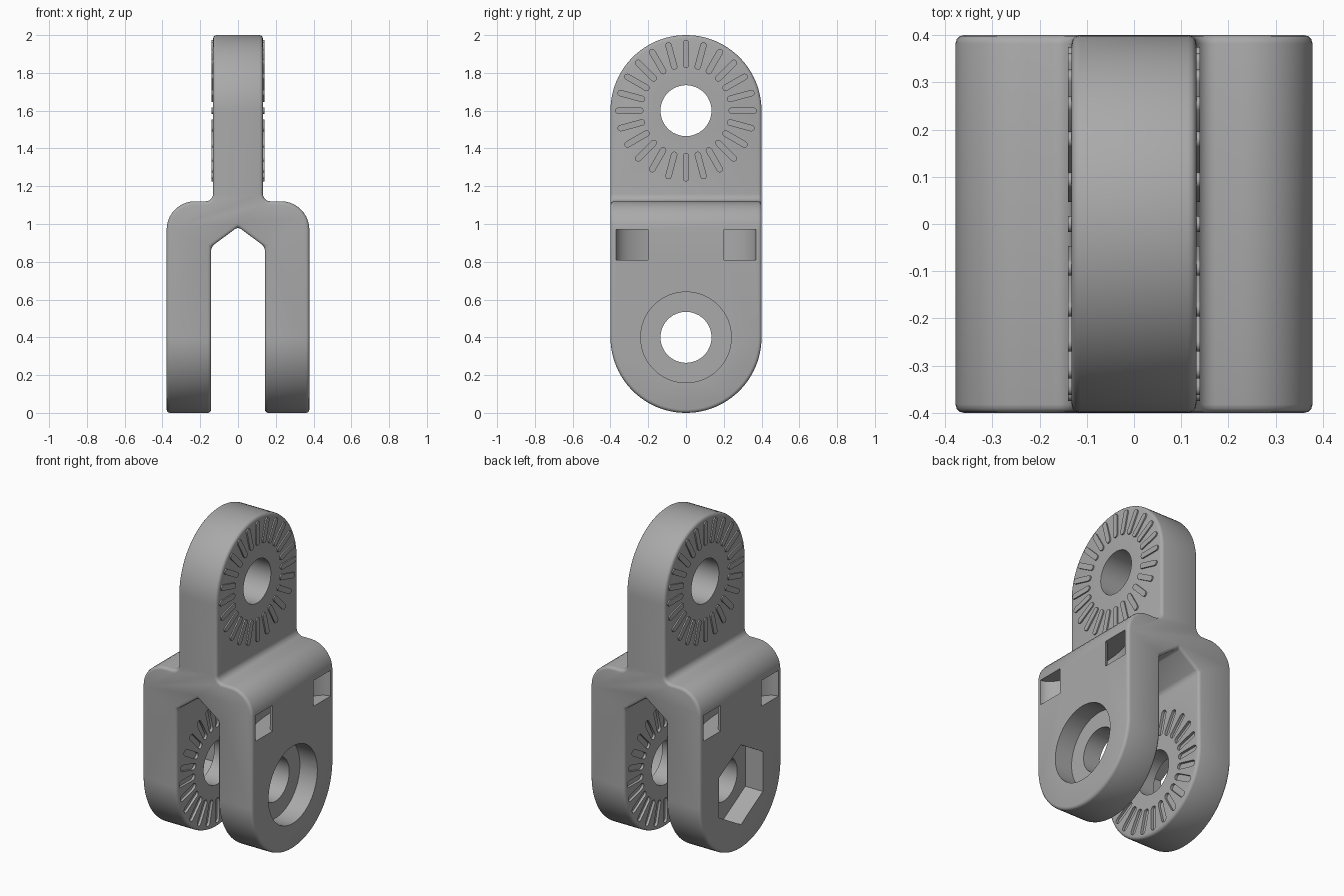
import bpy
import bmesh
from math import cos, sin, pi, radians

if "Cube" in bpy.data.objects:
    bpy.data.objects.remove(bpy.data.objects["Cube"])

grey = bpy.data.materials.new("plain grey")
grey.use_nodes = True
COLOUR = (0.4, 0.4, 0.4, 1)
grey.diffuse_color = COLOUR
grey.node_tree.nodes["Principled BSDF"].inputs["Base Color"].default_value = COLOUR

PIVOTS = {"low": 0.4, "high": 1.6}
RADIUS = 0.4
TAB, GAP, SIDE = 0.132, 0.142, 0.378   # half widths across x
TEETH = 24
PLACE = {"x": lambda u, v, w: (w, u, v),
         "y": lambda u, v, w: (u, w, v),
         "z": lambda u, v, w: (u, v, w)}


def arc(cu, cv, ru, rv, start, end, steps):
    """Points along an elliptical arc, angles in degrees."""
    angles = [radians(start + (end - start) * i / steps) for i in range(steps + 1)]
    return [(cu + ru * cos(a), cv + rv * sin(a)) for a in angles]


def ring(cv, r, sides):
    return arc(0, cv, r, r, 90, 450, sides)[:-1]


def prism(bm, outline, axis, low, high):
    """Extrude a flat outline along an axis."""
    ends = [[bm.verts.new(PLACE[axis](u, v, w)) for u, v in outline] for w in (low, high)]
    bm.faces.new(ends[0])
    bm.faces.new(ends[1])
    n = len(outline)
    for i in range(n):
        j = (i + 1) % n
        bm.faces.new((ends[0][i], ends[0][j], ends[1][j], ends[1][i]))


def finish(name, bm):
    bmesh.ops.recalc_face_normals(bm, faces=bm.faces)
    mesh = bpy.data.meshes.new(name)
    bm.to_mesh(mesh)
    bm.free()
    mesh.materials.append(grey)
    obj = bpy.data.objects.new(name, mesh)
    bpy.context.collection.objects.link(obj)
    return obj


def activate(obj):
    bpy.ops.object.select_all(action="DESELECT")
    obj.select_set(True)
    bpy.context.view_layer.objects.active = obj


def boolean(obj, cutter, operation):
    mod = obj.modifiers.new("cut", "BOOLEAN")
    mod.operation, mod.solver, mod.object = operation, "EXACT", cutter
    cutter.hide_render = True
    activate(obj)
    bpy.ops.object.modifier_apply(modifier=mod.name)
    bpy.data.objects.remove(cutter)


def radial_slots(bm, cz, half_width, inner, outer, low, high):
    """A ring of round-ended slots around a pivot."""
    slot = (arc(outer - half_width, 0, half_width, half_width, -90, 90, 6)
            + arc(inner + half_width, 0, half_width, half_width, 90, 270, 6))
    for i in range(TEETH):
        a = 2 * pi * i / TEETH
        turned = [(u * cos(a) - v * sin(a), cz + u * sin(a) + v * cos(a)) for u, v in slot]
        prism(bm, turned, "x", low, high)


# Forked body: front profile trimmed by a round-ended side silhouette
half = ([(GAP, -0.1), (SIDE, -0.1)]
        + arc(SIDE - 0.15, 0.97, 0.15, 0.15, 0, 90, 10)
        + arc(TAB + 0.04, 1.16, 0.04, 0.04, 270, 180, 6)
        + [(TAB, 2.1)])
profile = half + [(-x, z) for x, z in reversed(half)] + [(-GAP, 0.88), (0, 0.985), (GAP, 0.88)]
bm = bmesh.new()
prism(bm, profile, "y", -0.5, 0.5)
body = finish("hinge_body", bm)

bm = bmesh.new()
silhouette = (arc(0, PIVOTS["high"], RADIUS, RADIUS, 0, 180, 48)
              + arc(0, PIVOTS["low"], RADIUS, RADIUS, 180, 360, 48))
prism(bm, silhouette, "x", -1, 1)
boolean(body, finish("silhouette_cutter", bm), "INTERSECT")

# Soft outer edges
bevel = body.modifiers.new("soft edges", "BEVEL")
bevel.width, bevel.segments = 0.018, 3
bevel.limit_method, bevel.angle_limit = "ANGLE", radians(35)
bevel.use_clamp_overlap = False
activate(body)
bpy.ops.object.modifier_apply(modifier=bevel.name)

# Pivot holes, curved tie channels and the grooves inside the fork
bm = bmesh.new()
for z in PIVOTS.values():
    prism(bm, ring(z, 0.135, 48), "x", -1, 1)
for s in (-1, 1):
    outer = arc(SIDE, 0, 0.15, 0.37, 90, 270, 28)
    inner = arc(SIDE, 0, 0.07, 0.2, 270, 90, 28)
    channel = [(0.5, 0.37)] + outer + [(0.5, -0.37), (0.5, -0.2)] + inner + [(0.5, 0.2)]
    prism(bm, [(s * x, y) for x, y in channel], "z", 0.81, 0.97)
    radial_slots(bm, PIVOTS["low"], 0.019, 0.22, 0.375, *sorted((s * (GAP - 0.02), s * (GAP + 0.016))))
boolean(body, finish("hole_cutter", bm), "DIFFERENCE")

# Round recess for the bolt head, six-sided recess for the nut
bm = bmesh.new()
prism(bm, ring(PIVOTS["low"], 0.24, 64), "x", SIDE - 0.12, 0.6)
prism(bm, ring(PIVOTS["low"], 0.248, 6), "x", -0.6, -SIDE + 0.12)
boolean(body, finish("recess_cutter", bm), "DIFFERENCE")

# Raised ridges on both faces of the tab
bm = bmesh.new()
for s in (-1, 1):
    radial_slots(bm, PIVOTS["high"], 0.017, 0.225, 0.375, *sorted((s * (TAB - 0.01), s * (TAB + 0.008))))
ridges = finish("tab_ridges", bm)

for obj in (body, ridges):
    activate(obj)
    bpy.ops.object.shade_smooth_by_angle(angle=radians(32))
